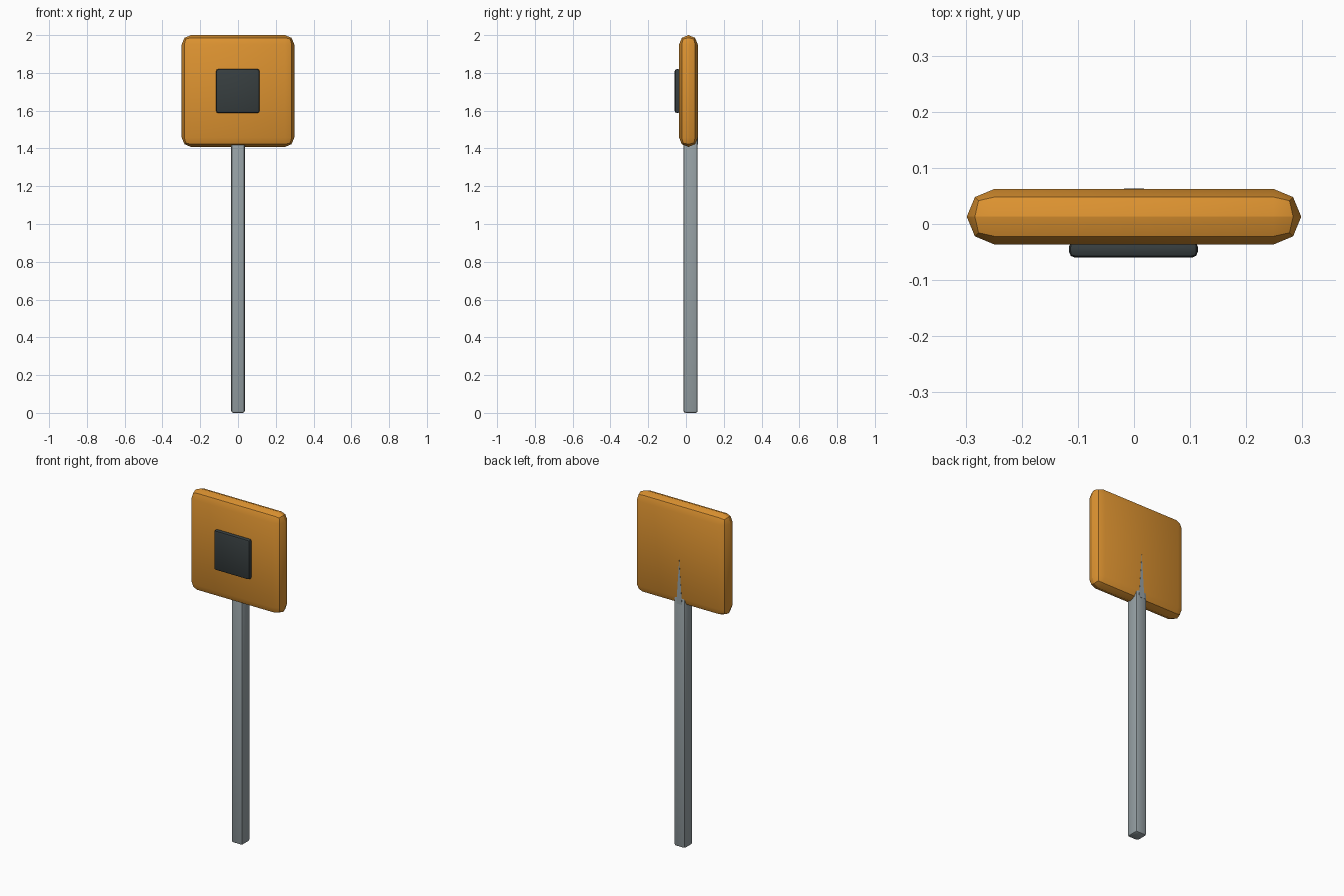
import bpy, bmesh, math

if "Cube" in bpy.data.objects:
    bpy.data.objects.remove(bpy.data.objects["Cube"])


def material(name, rgb):
    m = bpy.data.materials.new(name)
    m.diffuse_color = (*rgb, 1)
    m.use_nodes = True
    m.node_tree.nodes["Principled BSDF"].inputs["Base Color"].default_value = m.diffuse_color
    return m


orange = material("orange", (0.72, 0.29, 0.03))
grey = material("steel grey", (0.31, 0.36, 0.38))
dark = material("charcoal", (0.038, 0.048, 0.05))


def rounded_box(name, lo, hi, bevel, mat):
    """Box between two corners with two-step rounded edges."""
    bpy.ops.mesh.primitive_cube_add(size=1, location=[(a + b) / 2 for a, b in zip(lo, hi)])
    ob = bpy.context.object
    ob.name = name
    ob.scale = [b - a for a, b in zip(lo, hi)]
    bpy.ops.object.transform_apply(location=False, rotation=False, scale=True)
    mod = ob.modifiers.new("rounding", 'BEVEL')
    mod.width = bevel
    mod.segments = 2
    bpy.ops.object.modifier_apply(modifier=mod.name)
    ob.data.materials.append(mat)
    bpy.ops.object.shade_smooth_by_angle(angle=math.radians(30))
    return ob


# Sign board, with edges rounded to half its thickness
rounded_box("board", (-0.298, -0.0365, 1.408), (0.298, 0.0625, 2.0), 0.0494, orange)

# Square panel on the front
rounded_box("front_panel", (-0.116, -0.06, 1.588), (0.114, -0.03, 1.82), 0.011, dark)

# Post, running up inside the board
rounded_box("post", (-0.036, -0.013, 0.0), (0.036, 0.062, 1.68), 0.011, grey)

# Narrow tapering strip where the post breaks the back of the board
bm = bmesh.new()
outline = [(-0.018, 1.42), (0.018, 1.42), (0.0, 1.68)]
back = bm.faces.new([bm.verts.new((x, 0.058, z)) for x, z in outline])
moved = bmesh.ops.extrude_face_region(bm, geom=[back])["geom"]
bmesh.ops.translate(bm, vec=(0, 0.0052, 0),
                    verts=[g for g in moved if isinstance(g, bmesh.types.BMVert)])
bmesh.ops.recalc_face_normals(bm, faces=bm.faces)
mesh = bpy.data.meshes.new("post_back_strip")
bm.to_mesh(mesh)
bm.free()
mesh.materials.append(grey)
bpy.context.collection.objects.link(bpy.data.objects.new("post_back_strip", mesh))
